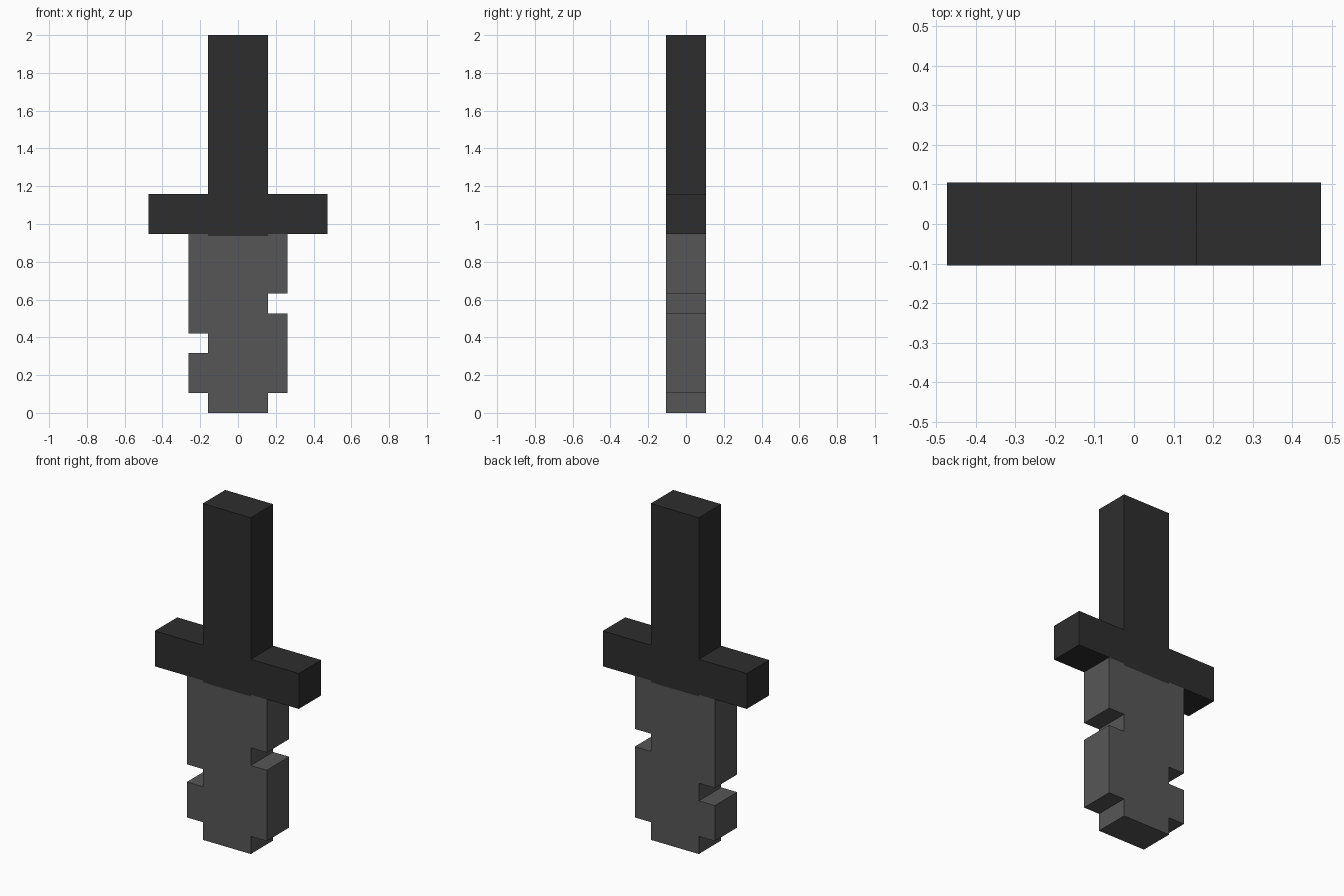
import bpy
import bmesh

cube = bpy.data.objects.get("Cube")
if cube:
    bpy.data.objects.remove(cube, do_unlink=True)

U = 2 / 19  # one grid unit of the blocky design


def make_material(name, grey):
    mat = bpy.data.materials.new(name)
    mat.use_nodes = True
    colour = (grey, grey, grey, 1)
    mat.diffuse_color = colour
    mat.node_tree.nodes["Principled BSDF"].inputs["Base Color"].default_value = colour
    return mat


def extrude_profile(name, outline, mat):
    """Extrude a front outline (x, z in grid units) through the full depth."""
    bm = bmesh.new()
    face = bm.faces.new([bm.verts.new((x * U, -U, z * U)) for x, z in outline])
    result = bmesh.ops.extrude_face_region(bm, geom=[face])
    verts = [v for v in result["geom"] if isinstance(v, bmesh.types.BMVert)]
    bmesh.ops.translate(bm, verts=verts, vec=(0, 2 * U, 0))
    bmesh.ops.recalc_face_normals(bm, faces=bm.faces)
    mesh = bpy.data.meshes.new(name)
    bm.to_mesh(mesh)
    bm.free()
    mesh.materials.append(mat)
    obj = bpy.data.objects.new(name, mesh)
    bpy.context.collection.objects.link(obj)
    return obj


dark = make_material("charcoal", 0.027)
grey = make_material("iron grey", 0.094)

# Half widths and the small overlap of the hilt into the blade
TIP, BLADE, GUARD, GRIP = 1.5, 2.5, 4.5, 1.5
GUARD_BOTTOM, GUARD_TOP, LIP = 9, 11, 8.9

# Blade with a stepped tip and one notch on each edge
blade = [(-TIP, 0), (TIP, 0), (TIP, 1), (BLADE, 1),
         (BLADE, 5), (TIP, 5), (TIP, 6), (BLADE, 6),
         (BLADE, GUARD_BOTTOM), (GRIP, GUARD_BOTTOM), (GRIP, LIP),
         (-GRIP, LIP), (-GRIP, GUARD_BOTTOM), (-BLADE, GUARD_BOTTOM),
         (-BLADE, 4), (-TIP, 4), (-TIP, 3), (-BLADE, 3),
         (-BLADE, 1), (-TIP, 1)]
extrude_profile("notched_blade", blade, grey)

# Crossguard and grip, mirrored from the right half outline
half = [(GRIP, LIP), (GRIP, GUARD_BOTTOM), (GUARD, GUARD_BOTTOM),
        (GUARD, GUARD_TOP), (GRIP, GUARD_TOP), (GRIP, 19)]
hilt = half + [(-x, z) for x, z in reversed(half)]
extrude_profile("crossguard_and_grip", hilt, dark)
